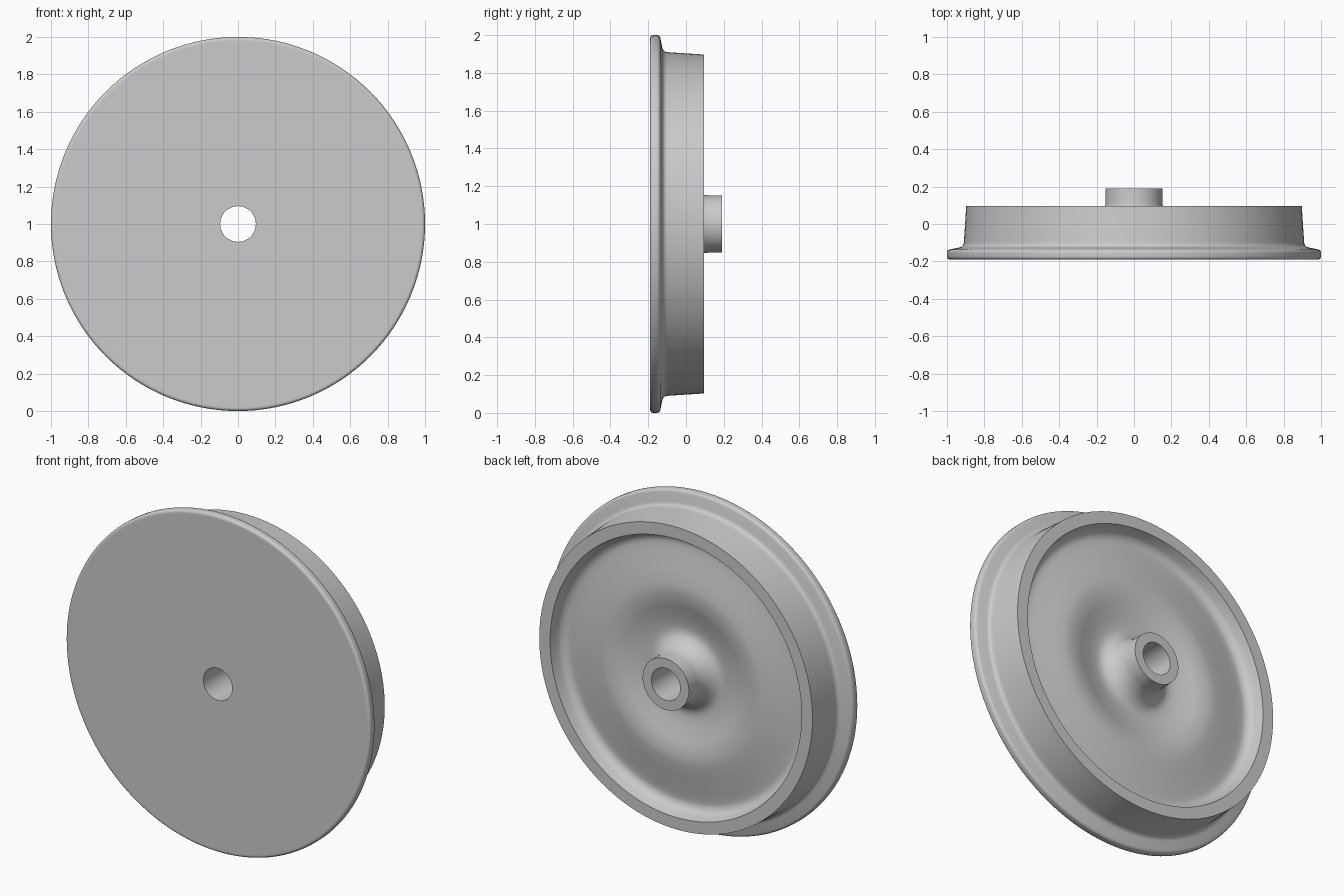
import bpy, bmesh, math
from mathutils import Vector

if "Cube" in bpy.data.objects:
    bpy.data.objects.remove(bpy.data.objects["Cube"])

SEGMENTS = 128


def spline(points, steps=5):
    """Smooth curve through the given (radius, y) points."""
    p = [Vector(q) for q in points]
    p = [p[0] * 2 - p[1]] + p + [p[-1] * 2 - p[-2]]
    out = []
    for a, b, c, d in zip(p, p[1:], p[2:], p[3:]):
        for i in range(steps):
            t = i / steps
            out.append(0.5 * (2 * b + (c - a) * t + (2 * a - 5 * b + 4 * c - d) * t * t
                              + (3 * b - a - 3 * c + d) * t ** 3))
    return [tuple(q) for q in out] + [tuple(points[-1])]


def arc(cx, cy, r, start, end, steps=6):
    return [(cx + r * math.cos(math.radians(start + (end - start) * i / steps)),
             cy + r * math.sin(math.radians(start + (end - start) * i / steps)))
            for i in range(steps + 1)]


# flat front face and rounded flange
profile = [(0.095, -0.19), (0.975, -0.19)]
profile += arc(0.983, -0.173, 0.017, -90, 0)
profile += arc(0.980, -0.155, 0.020, 0, 78)
# fillet into the tapered tread
profile += spline([(0.940, -0.127), (0.922, -0.121), (0.912, -0.108), (0.909, -0.09)], 3)
# tread edge and back face of the rim
profile += [(0.897, 0.095), (0.826, 0.095)]
# web: low at the rim, conical rise to a crest, shallow groove, then the hub
profile += spline([(0.818, 0.06), (0.805, 0.03), (0.78, 0.012), (0.745, 0.009), (0.66, 0.023),
                   (0.57, 0.039), (0.50, 0.046), (0.43, 0.038), (0.36, 0.019), (0.30, 0.004),
                   (0.25, -0.002), (0.215, 0.006), (0.185, 0.030), (0.165, 0.062),
                   (0.154, 0.095)])
# hub end
profile += [(0.152, 0.115), (0.152, 0.19), (0.095, 0.19)]

# revolve the closed profile about the axle (y axis, at z = 1)
bm = bmesh.new()
rings = []
for s in range(SEGMENTS):
    a = 2 * math.pi * s / SEGMENTS
    rings.append([bm.verts.new((r * math.sin(a), y, 1 + r * math.cos(a))) for r, y in profile])
n = len(profile)
for s in range(SEGMENTS):
    r0, r1 = rings[s], rings[(s + 1) % SEGMENTS]
    for i in range(n):
        j = (i + 1) % n
        bm.faces.new((r0[i], r0[j], r1[j], r1[i]))
bmesh.ops.recalc_face_normals(bm, faces=bm.faces)
mesh = bpy.data.meshes.new("rail_wheel")
bm.to_mesh(mesh)
bm.free()

wheel = bpy.data.objects.new("rail_wheel", mesh)
bpy.context.collection.objects.link(wheel)
steel = bpy.data.materials.new("grey_steel")
steel.diffuse_color = (0.6, 0.6, 0.6, 1)
steel.use_nodes = True
steel.node_tree.nodes["Principled BSDF"].inputs["Base Color"].default_value = steel.diffuse_color
mesh.materials.append(steel)

bpy.context.view_layer.objects.active = wheel
wheel.select_set(True)
bpy.ops.object.shade_smooth_by_angle(angle=math.radians(35))
